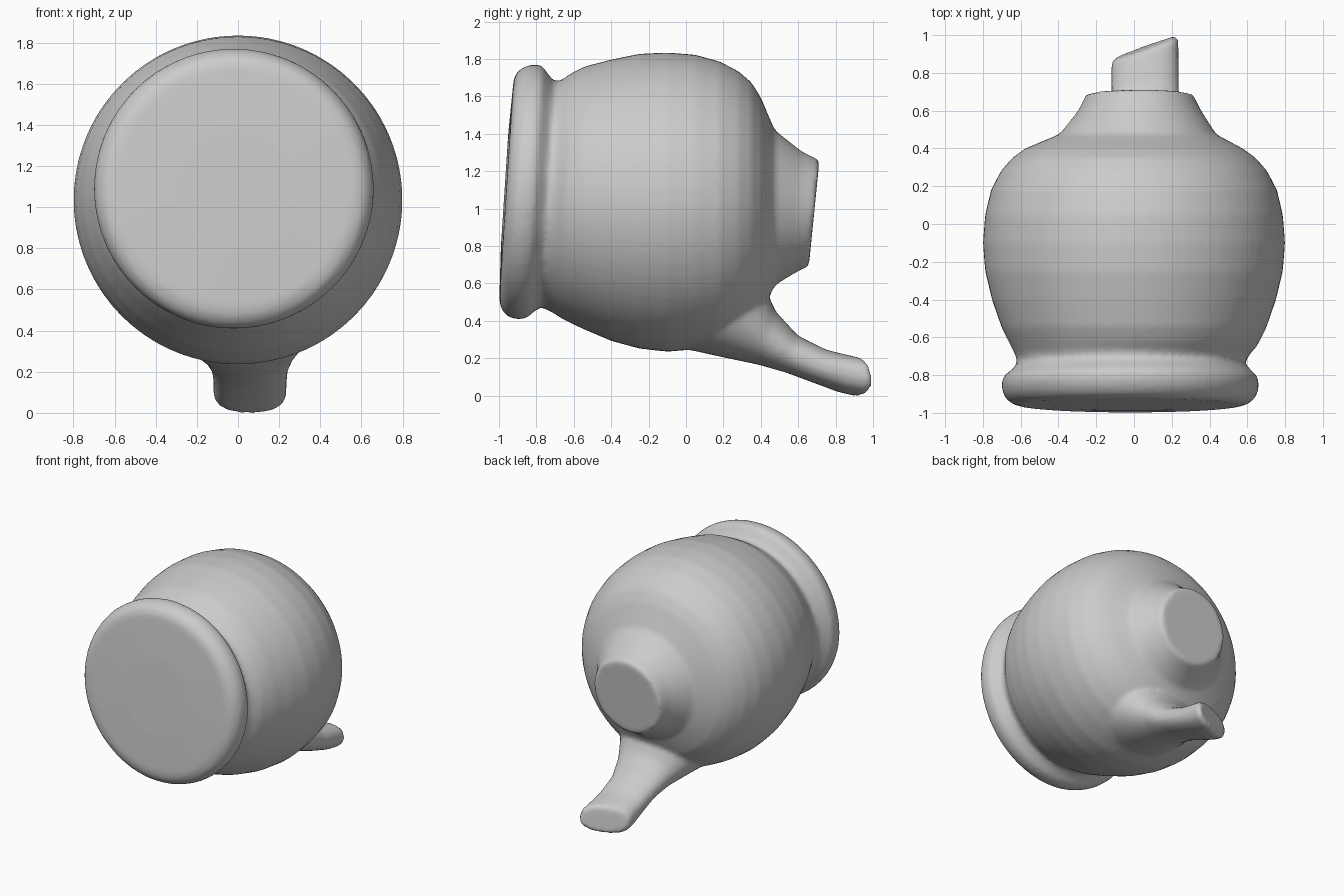
import bpy, bmesh, math
from mathutils import Vector

cube = bpy.data.objects.get("Cube")
if cube:
    bpy.data.objects.remove(cube, do_unlink=True)

clay = bpy.data.materials.new("grey clay")
clay.use_nodes = True
clay.diffuse_color = (0.6, 0.6, 0.6, 1)
bsdf = clay.node_tree.nodes["Principled BSDF"]
bsdf.inputs["Base Color"].default_value = (0.6, 0.6, 0.6, 1)
bsdf.inputs["Roughness"].default_value = 0.8

SEG = 72


def loft(bm, rings):
    """Skin a list of point rings and cap both ends."""
    loops = [[bm.verts.new(p) for p in ring] for ring in rings]
    for a, b in zip(loops, loops[1:]):
        for i in range(SEG):
            j = (i + 1) % SEG
            bm.faces.new((a[i], a[j], b[j], b[i]))
    bm.faces.new(loops[0][::-1])
    bm.faces.new(loops[-1])


def angles():
    return [2 * math.pi * i / SEG for i in range(SEG)]


def body_ring(y, x, z, r, tilt):
    return [(x + r * math.cos(a), y + tilt * r * math.sin(a), z + r * math.sin(a))
            for a in angles()]


def stub_ring(ty, tz, by, bz, x0, x1, slant, power):
    """Rounded section between a top and a bottom point."""
    top, bot = Vector((0, ty, tz)), Vector((0, by, bz))
    mid, half = (top + bot) / 2, (top - bot) / 2
    ring = []
    for a in angles():
        c, s = [math.copysign(abs(v) ** power, v) for v in (math.cos(a), math.sin(a))]
        p = mid + half * s
        dx = (x1 - x0) / 2 * c
        ring.append((dx + (x0 + x1) / 2, p.y + slant * dx, p.z))
    return ring


# Pot lying on its side: flat base, rolled foot, belly, shoulder, broken neck
# (y, centre x, centre z, radius, tilt)
profile = [
    (-0.97, -0.02, 1.10, 0.30, 0.065),
    (-0.96, -0.02, 1.10, 0.59, 0.065),
    (-0.945, -0.02, 1.095, 0.635, 0.065),
    (-0.91, -0.02, 1.09, 0.668, 0.065),
    (-0.86, -0.02, 1.09, 0.682, 0.06),
    (-0.81, -0.02, 1.09, 0.675, 0.06),
    (-0.775, -0.015, 1.085, 0.635, 0.06),
    (-0.74, -0.015, 1.075, 0.603, 0.06),
    (-0.70, -0.01, 1.07, 0.615, 0.05),
    (-0.64, 0.0, 1.065, 0.655, 0.03),
    (-0.55, 0.0, 1.06, 0.70, 0.01),
    (-0.40, 0.0, 1.045, 0.752, 0),
    (-0.25, 0.0, 1.04, 0.788, 0),
    (-0.10, 0.0, 1.035, 0.80, 0),
    (0.05, 0.0, 1.035, 0.788, 0),
    (0.18, 0.0, 1.03, 0.757, 0),
    (0.28, 0.0, 1.03, 0.705, 0),
    (0.35, 0.0, 1.03, 0.645, 0),
    (0.40, 0.0, 1.02, 0.575, 0),
    (0.44, 0.01, 1.01, 0.49, 0),
    (0.475, 0.02, 1.005, 0.415, 0),
    (0.53, 0.025, 0.995, 0.375, 0.02),
    (0.60, 0.03, 0.98, 0.325, 0.06),
    (0.65, 0.03, 0.975, 0.30, 0.1),
    (0.685, 0.03, 0.975, 0.283, 0.1),
]
mesh = bpy.data.meshes.new("broken_pot")
bm = bmesh.new()
loft(bm, [body_ring(*p) for p in profile])

# Broken handle stub growing out of the underside
# (top y, top z, bottom y, bottom z, x min, x max, slant, squareness)
stub = [
    (0.30, 0.75, -0.05, 0.26, -0.40, 0.42, 0, 1),
    (0.42, 0.58, 0.20, 0.205, -0.27, 0.34, 0, 1),
    (0.48, 0.45, 0.39, 0.165, -0.18, 0.28, 0, 1),
    (0.60, 0.32, 0.53, 0.125, -0.13, 0.245, 0, 0.95),
    (0.75, 0.245, 0.68, 0.07, -0.12, 0.237, 0.1, 0.85),
    (0.87, 0.215, 0.82, 0.02, -0.12, 0.235, 0.25, 0.8),
    (0.91, 0.207, 0.915, -0.002, -0.12, 0.235, 0.36, 0.8),
    (0.925, 0.19, 0.945, 0.015, -0.105, 0.225, 0.36, 0.8),
]
loft(bm, [stub_ring(*s) for s in stub])
bmesh.ops.recalc_face_normals(bm, faces=bm.faces)
bm.to_mesh(mesh)
bm.free()
mesh.materials.append(clay)

pot = bpy.data.objects.new("broken_pot", mesh)
bpy.context.collection.objects.link(pot)

# Fuse the two forms and soften the joins
remesh = pot.modifiers.new("fuse", "REMESH")
remesh.mode = "VOXEL"
remesh.voxel_size = 0.018
remesh.use_smooth_shade = True
soft = pot.modifiers.new("soften", "SMOOTH")
soft.factor = 0.5
soft.iterations = 5

for poly in mesh.polygons:
    poly.use_smooth = True
